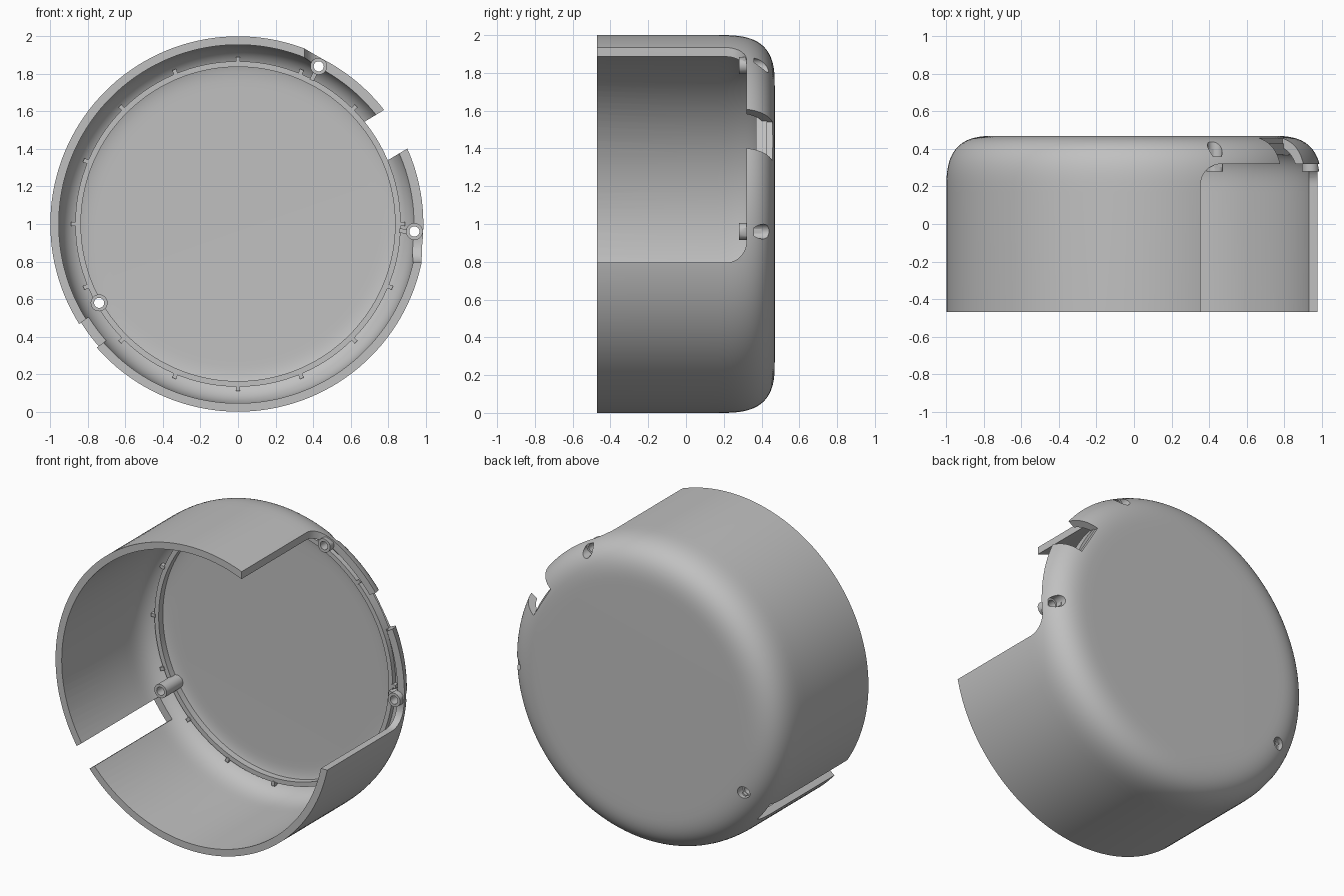
import bpy, bmesh, math
from mathutils import Matrix, Vector

cube = bpy.data.objects.get("Cube")
if cube:
    bpy.data.objects.remove(cube, do_unlink=True)

grey = bpy.data.materials.new("plain grey")
grey.use_nodes = True
COLOUR = (0.53, 0.53, 0.53, 1)
grey.diffuse_color = COLOUR
grey.node_tree.nodes["Principled BSDF"].inputs["Base Color"].default_value = COLOUR

FRONT, BACK, WALL = -0.47, 0.47, 0.045
CENTRE = Vector((0, 0, 1))


def finish(name, bm):
    bmesh.ops.recalc_face_normals(bm, faces=bm.faces)
    mesh = bpy.data.meshes.new(name)
    bm.to_mesh(mesh)
    bm.free()
    mesh.materials.append(grey)
    obj = bpy.data.objects.new(name, mesh)
    bpy.context.collection.objects.link(obj)
    return obj


def lathe(name, profile, closed=False, steps=144):
    """Spin (radius, y) points around the body axis."""
    bm = bmesh.new()
    verts = [bm.verts.new((r, y, 1)) for r, y in profile]
    pairs = list(zip(verts, verts[1:]))
    if closed:
        pairs.append((verts[-1], verts[0]))
    edges = [bm.edges.new(p) for p in pairs]
    bmesh.ops.spin(bm, geom=verts + edges, cent=CENTRE, axis=(0, 1, 0),
                   angle=math.tau, steps=steps)
    bmesh.ops.remove_doubles(bm, verts=bm.verts, dist=1e-4)
    return finish(name, bm)


def drum(name, inset, front):
    """Solid drum with a soft corner from the side wall to the flat back."""
    profile = [(0, front), (1 - inset, front)]
    for i in range(21):
        a = math.pi / 2 * i / 20
        profile.append((0.72 + (0.28 - inset) * max(math.cos(a), 0) ** (2 / 3),
                        0.17 + (0.30 - inset) * math.sin(a) ** (2 / 3)))
    return lathe(name, profile + [(0, BACK - inset)])


def radial_box(name, angle, r0, r1, y0, y1, half_width):
    """Box pointing outward from the body axis at an angle in degrees."""
    bm = bmesh.new()
    size = Matrix.Diagonal((r1 - r0, y1 - y0, 2 * half_width, 1))
    place = Matrix.Translation(((r0 + r1) / 2, (y0 + y1) / 2, 0))
    turn = Matrix.Rotation(-math.radians(angle), 4, 'Y')
    bmesh.ops.create_cube(bm, size=1, matrix=Matrix.Translation(CENTRE) @ turn @ place @ size)
    return finish(name, bm)


def rod(name, x, z, radius, y0, y1):
    bm = bmesh.new()
    place = Matrix.Translation((x, (y0 + y1) / 2, z)) @ Matrix.Rotation(math.pi / 2, 4, 'X')
    bmesh.ops.create_cone(bm, cap_ends=True, segments=32, radius1=radius,
                          radius2=radius, depth=y1 - y0, matrix=place)
    return finish(name, bm)


def combine(target, tool, operation):
    mod = target.modifiers.new(operation.lower(), 'BOOLEAN')
    mod.operation, mod.object, mod.solver = operation, tool, 'EXACT'
    bpy.context.view_layer.objects.active = target
    bpy.ops.object.modifier_apply(modifier=mod.name)
    bpy.data.objects.remove(tool, do_unlink=True)


def shade(obj):
    bpy.ops.object.select_all(action='DESELECT')
    obj.select_set(True)
    bpy.context.view_layer.objects.active = obj
    bpy.ops.object.shade_smooth_by_angle(angle=math.radians(30))


# Round shell with an open front
shell = drum("shell", 0, FRONT)
combine(shell, drum("hollow_cutter", WALL, FRONT - 0.1), 'DIFFERENCE')

# Large side opening with rounded corners
bm = bmesh.new()
bmesh.ops.create_cube(bm, size=1, matrix=Matrix.Translation((0.955, -0.14, 1.495))
                      @ Matrix.Diagonal((1.2, 0.92, 1.4, 1)))
corners = [e for e in bm.edges if all(v.co.y > 0 for v in e.verts)
           and (all(v.co.x < 0.5 for v in e.verts) or all(v.co.z < 1 for v in e.verts))]
bmesh.ops.bevel(bm, geom=corners, offset=0.11, segments=10, profile=0.5, affect='EDGES')
combine(shell, finish("opening_cutter", bm), 'DIFFERENCE')

# Cable notch and narrow side slot
combine(shell, radial_box("notch_cutter", 31, 0.85, 1.2, 0.1, 0.7, 0.12), 'DIFFERENCE')
combine(shell, radial_box("slot_cutter", 216.7, 0.9, 1.2, -0.6, 0.32, 0.078), 'DIFFERENCE')

# Screw posts trimmed to the shell, joined to it and bored from the back
posts = [("upper", 0.43, 1.84, 0.28, 0.36), ("left", 0.94, 0.96, 0.28, 0.36),
         ("right", -0.74, 0.58, 0.25, 0.41)]
for side, x, z, start, seat in posts:
    post = rod(side + "_screw_post", x, z, 0.045, start, 0.44)
    combine(post, drum("trim_helper", 0.008, FRONT), 'INTERSECT')
    combine(shell, post, 'UNION')
    for radius, y0 in ((0.027, 0.1), (0.039, seat)):
        combine(shell, rod("bore_cutter", x, z, radius, y0, 0.7), 'DIFFERENCE')
    # Thin web joining the post to the locating ring
    angle = math.degrees(math.atan2(z - 1, x))
    reach = math.hypot(x, z - 1)
    if reach > 0.9:
        radial_box(side + "_post_web", angle, 0.86, reach - 0.035, 0.34, 0.4, 0.012)
shade(shell)

# Locating ring inside the back, with small ribs around it
ring = lathe("locating_ring", [(0.837, 0.37), (0.867, 0.37), (0.867, 0.43), (0.837, 0.43)], True)
combine(ring, rod("ring_bore_cutter", -0.74, 0.58, 0.03, 0.1, 0.7), 'DIFFERENCE')
shade(ring)
for i in range(16):
    if i != 1:
        radial_box("ring_rib", i * 22.5, 0.86, 0.89, 0.365, 0.42, 0.011)
